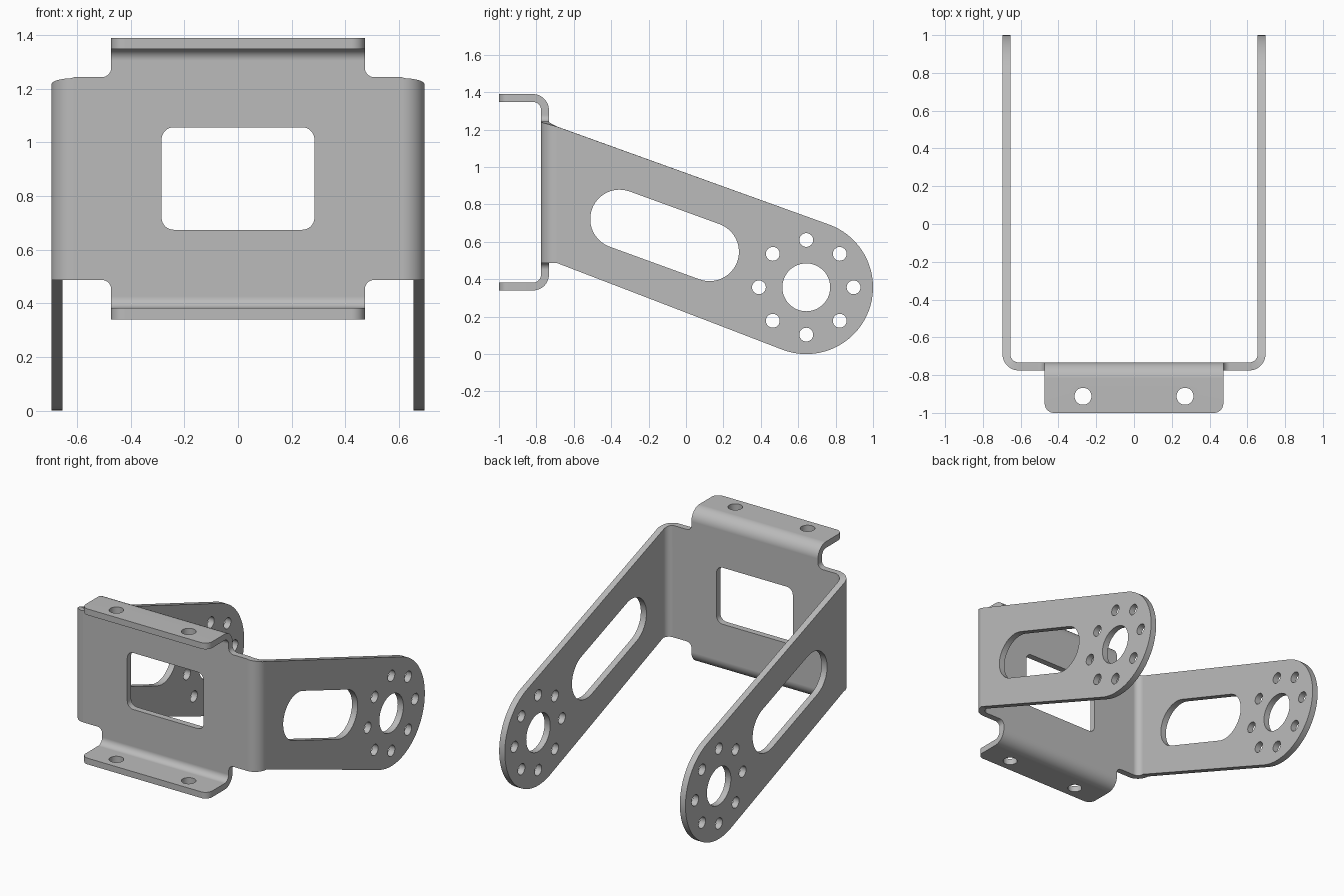
import bpy, bmesh
from math import sin, cos, pi, radians
from mathutils import Vector

if "Cube" in bpy.data.objects:
    bpy.data.objects.remove(bpy.data.objects["Cube"])

# Main dimensions (bends are measured on the middle of the sheet)
THICK, BEND, STEPS = 0.042, 0.064, 12
PLATE_Y, MID_Z, PLATE_H = -0.754, 0.865, 0.378
BEND_X, BEND_Y = 0.611, PLATE_Y + BEND
FLANGE_W, FLANGE_H, FLANGE_Y = 0.473, 0.44, PLATE_Y - BEND
HUB_Y, HUB_Z, HUB_R, SLOPE = 0.643, 0.357, 0.357, radians(19.8)

steel = bpy.data.materials.new("grey steel")
steel.use_nodes = True
steel.diffuse_color = (0.5, 0.5, 0.5, 1)
steel.node_tree.nodes["Principled BSDF"].inputs["Base Color"].default_value = (0.5, 0.5, 0.5, 1)


def arc(cx, cy, r, start, end, n):
    """Points on a circular arc, angles in degrees."""
    angles = [radians(start + (end - start) * i / n) for i in range(n + 1)]
    return [(cx + r * cos(a), cy + r * sin(a)) for a in angles]


def add_face(bm, points):
    return bm.faces.new([bm.verts.new(p) for p in points])


def add_strip(bm, side_a, side_b):
    for i in range(len(side_a) - 1):
        add_face(bm, (side_a[i], side_a[i + 1], side_b[i + 1], side_b[i]))


def finish(bm, name):
    bmesh.ops.recalc_face_normals(bm, faces=bm.faces)
    mesh = bpy.data.meshes.new(name)
    bm.to_mesh(mesh)
    bm.free()
    mesh.materials.append(steel)
    obj = bpy.data.objects.new(name, mesh)
    bpy.context.collection.objects.link(obj)
    return obj


def arm_edge(y, side):
    """Height of the upper (1) or lower (-1) sloping edge of an arm."""
    return HUB_Z + (side * HUB_R - sin(SLOPE) * (y - HUB_Y)) / cos(SLOPE)


sheet = bmesh.new()

# Front plate with relieved corners
relief = 0.035
quarter = [(BEND_X, PLATE_H)]
quarter += arc(FLANGE_W + relief, PLATE_H + relief, relief, 270, 180, 8)
quarter += [(FLANGE_W, FLANGE_H)]
half = quarter + [(-x, z) for x, z in reversed(quarter)]
outline = half + [(-x, -z) for x, z in half]
add_face(sheet, [(x, PLATE_Y, MID_Z + z) for x, z in outline])

# Upper and lower mounting flanges, bent forward
corner = 0.05
for s in (1, -1):
    bend = arc(FLANGE_Y, FLANGE_H, BEND, 0, 90, STEPS)
    add_strip(sheet, *[[(x, y, MID_Z + s * z) for y, z in bend]
                       for x in (FLANGE_W, -FLANGE_W)])
    tip = arc(FLANGE_W - corner, corner - 1, corner, 0, -90, 8)
    side = [(FLANGE_W, FLANGE_Y)] + tip
    flange = side + [(-x, y) for x, y in reversed(side)]
    add_face(sheet, [(x, y, MID_Z + s * (FLANGE_H + BEND)) for x, y in flange])

# Left and right arms, bent backward
for s in (1, -1):
    bend = arc(BEND_X, BEND_Y, BEND, -90, 0, STEPS)
    top = [(s * x, y, min(MID_Z + PLATE_H, arm_edge(y, 1))) for x, y in bend]
    low = [(s * x, y, max(MID_Z - PLATE_H, arm_edge(y, -1))) for x, y in bend]
    top[0] = (s * BEND_X, PLATE_Y, MID_Z + PLATE_H)
    low[0] = (s * BEND_X, PLATE_Y, MID_Z - PLATE_H)
    add_strip(sheet, top, low)
    tilt = 90 - 19.8
    round_end = arc(HUB_Y, HUB_Z, HUB_R, tilt, tilt - 180, 40)
    add_face(sheet, [low[-1], top[-1]] + [(s * (BEND_X + BEND), y, z) for y, z in round_end])

bmesh.ops.remove_doubles(sheet, verts=sheet.verts, dist=0.0005)
bracket = finish(sheet, "bracket")

# Cutters for every opening
holes = bmesh.new()


def add_prism(points, place, lo, hi):
    """Closed prism; place(u, v, w) puts the outline and depth in space."""
    base = add_face(holes, [place(u, v, lo) for u, v in points])
    shift = Vector(place(0, 0, hi)) - Vector(place(0, 0, lo))
    top = bmesh.ops.extrude_face_region(holes, geom=[base], use_keep_orig=True)["geom"]
    bmesh.ops.translate(holes, vec=shift,
                        verts=[e for e in top if isinstance(e, bmesh.types.BMVert)])


def along_x(u, v, w):
    return (w, u, v)


def along_y(u, v, w):
    return (u, w, v)


def along_z(u, v, w):
    return (u, v, w)


def circle(cx, cy, r, n):
    return arc(cx, cy, r, 0, 360, n)[:-1]


# Hub hole, ring of bolt holes and slot, through both arms
add_prism(circle(HUB_Y, HUB_Z, 0.128, 48), along_x, -1, 1)
for i in range(8):
    a = i * pi / 4
    add_prism(circle(HUB_Y + 0.253 * cos(a), HUB_Z + 0.253 * sin(a), 0.037, 24), along_x, -1, 1)
slot = arc(-0.355, 0.722, 0.157, 70, 250, 24) + arc(0.126, 0.547, 0.157, -110, 70, 24)
add_prism(slot, along_x, -1, 1)

# Rounded window in the front plate
window = []
for sx, sz, start in ((1, 1, 0), (-1, 1, 90), (-1, -1, 180), (1, -1, 270)):
    window += arc(sx * 0.24, MID_Z + sz * 0.146, 0.045, start, start + 90, 8)
add_prism(window, along_y, -0.82, -0.68)

# Screw holes through both flanges
for s in (1, -1):
    add_prism(circle(s * 0.27, -0.912, 0.045, 32), along_z, 0.2, 1.6)
cutter = finish(holes, "hole_cutter")
cutter.hide_render = True

# Thicken the sheet, cut the openings and smooth the bends
solid = bracket.modifiers.new("thickness", 'SOLIDIFY')
solid.thickness, solid.offset, solid.use_even_offset = THICK, 0, True
cut = bracket.modifiers.new("openings", 'BOOLEAN')
cut.operation, cut.solver, cut.object = 'DIFFERENCE', 'EXACT', cutter

bpy.ops.object.select_all(action='DESELECT')
bpy.context.view_layer.objects.active = bracket
bracket.select_set(True)
bpy.ops.object.convert(target='MESH')
bpy.data.objects.remove(cutter)
bpy.ops.object.shade_smooth_by_angle(angle=radians(30))
normals = bracket.modifiers.new("flat_panels", 'WEIGHTED_NORMAL')
normals.keep_sharp = True
